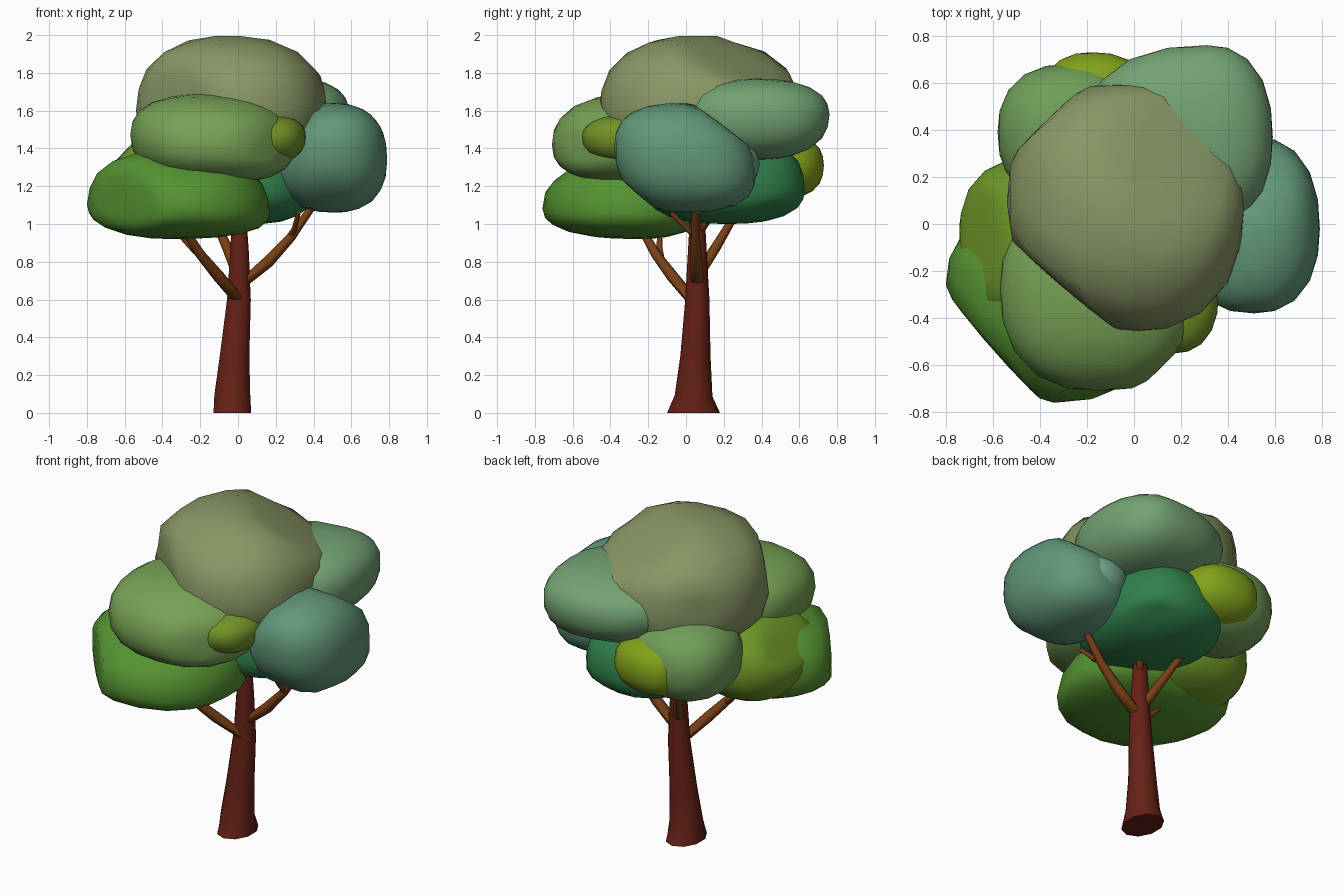
import bpy, bmesh
from mathutils import Vector


def material(name, rgb):
    m = bpy.data.materials.new(name)
    m.diffuse_color = (*rgb, 1)
    return m


def finish(name, bm, mat):
    bmesh.ops.recalc_face_normals(bm, faces=bm.faces)
    me = bpy.data.meshes.new(name)
    bm.to_mesh(me)
    bm.free()
    me.materials.append(mat)
    ob = bpy.data.objects.new(name, me)
    bpy.context.collection.objects.link(ob)
    bpy.ops.object.select_all(action='DESELECT')
    ob.select_set(True)
    bpy.context.view_layer.objects.active = ob
    bpy.ops.object.shade_smooth_by_angle(angle=0.9)
    return ob


# Leaf cluster: lopsided rounded ellipsoid with extents lo/hi and widest point mid,
# flattened where it passes the planes in flats (normal, distance)
def leaf_cluster(name, lo, mid, hi, rgb, power=2.3, tilt=(0, 0), flats=()):
    bm = bmesh.new()
    bmesh.ops.create_icosphere(bm, subdivisions=3, radius=1)
    for v in bm.verts:
        n = v.co.normalized()
        n *= sum(abs(c) ** power for c in n) ** (-1 / power)
        d = [n[i] * (hi[i] - mid[i] if n[i] > 0 else mid[i] - lo[i]) for i in range(3)]
        d[2] += (tilt[0] * d[0] + tilt[1] * d[1]) * max(0, 1 - abs(n.z)) ** 0.5
        v.co = Vector(mid) + Vector(d)
        for normal, dist in flats:
            nrm = Vector(normal).normalized()
            over = v.co.dot(nrm) - dist
            if over > 0:
                v.co -= nrm * over * 0.9
    finish(name, bm, material(name + "_green", rgb))


# Tapered limb: rings (x, y, z, rx, ry) swept along a path
def limb(name, rings, mat, sides=10):
    bm = bmesh.new()
    pts = [Vector(r[:3]) for r in rings]
    loops = []
    for i, r in enumerate(rings):
        t = (pts[min(i + 1, len(pts) - 1)] - pts[max(i - 1, 0)]).normalized()
        q = Vector((0, 0, 1)).rotation_difference(t if 0 < i else Vector((0, 0, 1)))
        circle = bmesh.ops.create_circle(bm, segments=sides, radius=1)["verts"]
        for v in circle:
            v.co = pts[i] + q @ Vector((v.co.x * r[3], v.co.y * r[4], 0))
        loops.append(circle)
    for a, b in zip(loops, loops[1:]):
        for k in range(sides):
            j = (k + 1) % sides
            bm.faces.new((a[k], a[j], b[j], b[k]))
    bm.faces.new(loops[0])
    bm.faces.new(loops[-1])
    finish(name, bm, mat)


def branch(name, path, r0, r1):
    n = len(path) - 1
    radii = [r0 + (r1 - r0) * i / n for i in range(n + 1)]
    limb(name, [(*p, r, r) for p, r in zip(path, radii)], branch_bark, 8)


trunk_bark = material("trunk_bark", (0.13, 0.015, 0.008))
branch_bark = material("branch_bark", (0.19, 0.05, 0.008))

# Trunk with flared foot
limb("trunk", [(-0.03, 0.04, 0, 0.105, 0.14), (-0.03, 0.04, 0.09, 0.10, 0.10),
               (-0.018, 0.05, 0.3, 0.082, 0.08), (0.005, 0.06, 0.6, 0.066, 0.064),
               (0.008, 0.06, 0.85, 0.052, 0.05), (0.005, 0.06, 1.15, 0.033, 0.033)], trunk_bark)

# Branches
branch("left_branch", [(0, 0.03, 0.6), (-0.1, -0.07, 0.72), (-0.2, -0.16, 0.84), (-0.30, -0.25, 1.0)], 0.038, 0.02)
branch("left_twig", [(-0.17, -0.13, 0.8), (-0.24, -0.14, 0.87), (-0.36, -0.14, 1.0)], 0.02, 0.012)
branch("right_branch", [(0.02, 0.06, 0.68), (0.16, 0.055, 0.8), (0.28, 0.05, 0.93), (0.42, 0.05, 1.13)], 0.038, 0.018)
branch("right_twig", [(0.28, 0.05, 0.93), (0.30, 0.0, 0.98), (0.32, -0.08, 1.06)], 0.016, 0.012)
branch("back_branch", [(0, 0.07, 0.74), (-0.06, 0.16, 0.88), (-0.15, 0.28, 1.08)], 0.035, 0.018)
branch("back_right_twig", [(0.01, 0.07, 0.95), (0.07, 0.13, 1.04), (0.1, 0.18, 1.12)], 0.022, 0.014)

# Leaf clusters
leaf_cluster("crown", (-0.54, -0.46, 1.28), (-0.02, 0.09, 1.60), (0.47, 0.60, 2.0),
             (0.25, 0.31, 0.13), 2.4,
             flats=[((-0.65, -0.76, 0), 0.39), ((-0.7, 0.72, 0), 0.57), ((0.36, 0.36, 0.86), 1.74)])
leaf_cluster("front_leaves", (-0.57, -0.71, 1.21), (-0.15, -0.27, 1.44), (0.30, 0.10, 1.69),
             (0.18, 0.36, 0.09), 2.4, (-0.08, 0.05), [((0.7, -0.7, 0), 0.51)])
leaf_cluster("front_small_leaves", (0.0, -0.55, 1.32), (0.17, -0.30, 1.46), (0.36, -0.05, 1.58),
             (0.17, 0.29, 0.02), 2.3)
leaf_cluster("low_front_leaves", (-0.80, -0.76, 0.92), (-0.34, -0.26, 1.08), (0.17, 0.10, 1.40),
             (0.09, 0.29, 0.03), 2.3, (-0.05, 0), [((-0.75, -0.66, 0), 0.79), ((0, -0.6, 0.8), 1.40)])
leaf_cluster("left_leaves", (-0.75, -0.42, 0.97), (-0.45, -0.06, 1.2), (-0.05, 0.28, 1.46),
             (0.15, 0.30, 0.02), 2.3, (-0.1, 0), [((-0.75, 0, 0.66), 1.36)])
leaf_cluster("right_leaves", (0.19, -0.38, 1.06), (0.51, -0.02, 1.34), (0.79, 0.37, 1.64),
             (0.12, 0.31, 0.19), 2.35, (0.0, -0.2),
             [((-0.87, 0, 0.49), 0.43), ((0, 0.6, 0.8), 1.33), ((0, -0.65, -0.76), -0.715)])
leaf_cluster("right_small_leaves", (0.30, 0.05, 1.18), (0.46, 0.22, 1.32), (0.62, 0.39, 1.44),
             (0.17, 0.36, 0.25), 2.2)
leaf_cluster("right_inner_leaves", (0.15, -0.05, 1.40), (0.32, 0.10, 1.52), (0.49, 0.25, 1.64),
             (0.17, 0.29, 0.05), 2.2)
leaf_cluster("back_right_leaves", (-0.22, 0.0, 1.34), (0.31, 0.37, 1.58), (0.59, 0.76, 1.77),
             (0.17, 0.36, 0.17), 2.35)
leaf_cluster("back_left_leaves", (-0.58, 0.08, 1.09), (-0.28, 0.39, 1.33), (0.05, 0.68, 1.57),
             (0.16, 0.34, 0.10), 2.35)
leaf_cluster("back_small_leaves", (-0.40, 0.30, 1.13), (-0.18, 0.50, 1.31), (0.08, 0.73, 1.48),
             (0.22, 0.36, 0.01), 2.4)
leaf_cluster("low_centre_leaves", (-0.32, -0.22, 1.0), (0.08, 0.22, 1.18), (0.40, 0.63, 1.48),
             (0.03, 0.22, 0.07), 2.4, flats=[((0.35, 0.35, -0.87), -0.69)])
